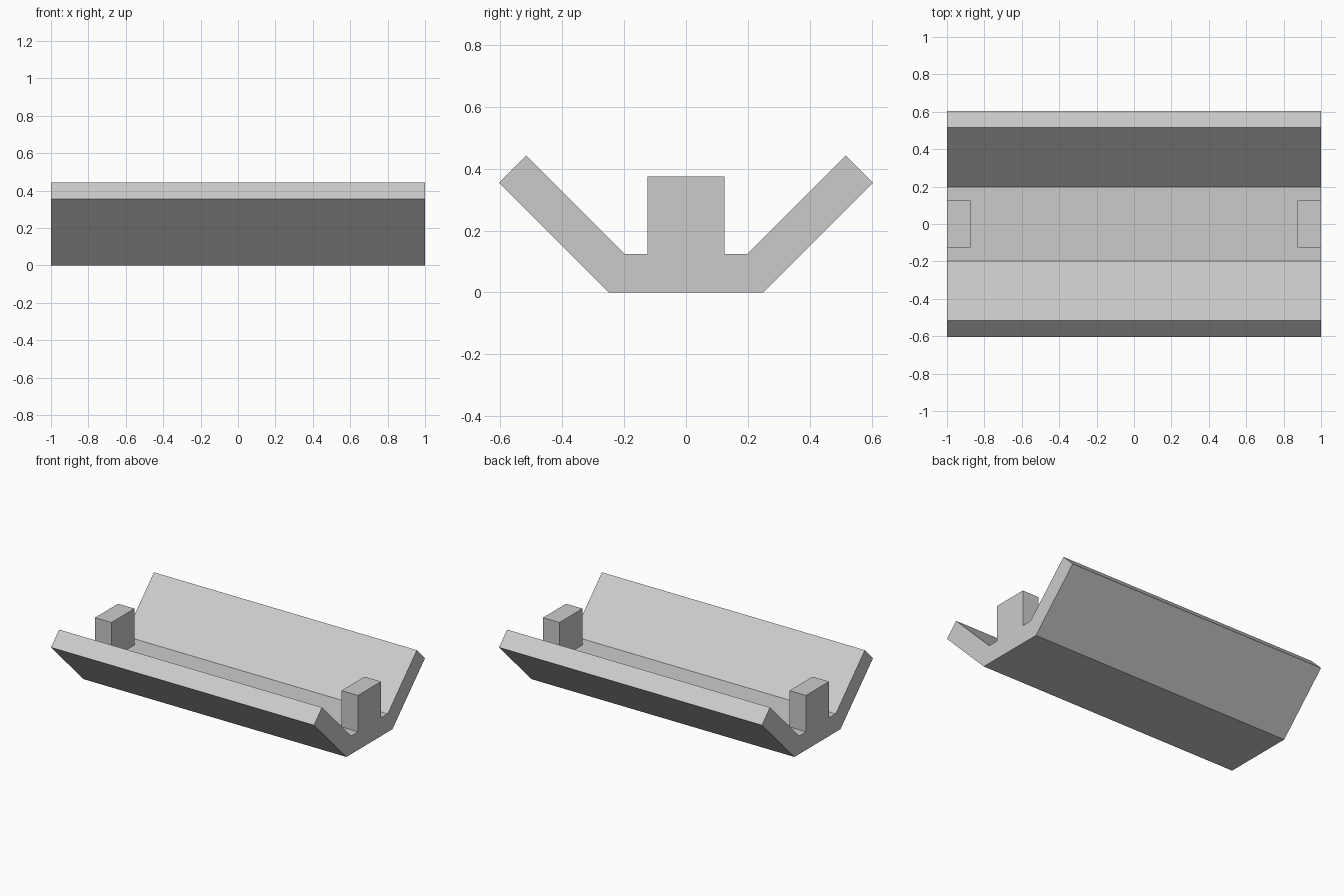
import bpy, bmesh
from math import sqrt

if "Cube" in bpy.data.objects:
    bpy.data.objects.remove(bpy.data.objects["Cube"])

LENGTH, WALL, FLOOR_HALF, FLANGE = 2.0, 0.125, 0.25, 0.5
D = sqrt(0.5)  # 45 degree direction component


def extrude_profile(name, half_profile, x0, x1):
    """Mirror a (y, z) half profile across y = 0 and extrude it along x."""
    outline = half_profile + [(-y, z) for y, z in reversed(half_profile)]
    bm = bmesh.new()
    face = bm.faces.new([bm.verts.new((x0, y, z)) for y, z in outline])
    ext = bmesh.ops.extrude_face_region(bm, geom=[face], use_keep_orig=True)
    moved = [v for v in ext["geom"] if isinstance(v, bmesh.types.BMVert)]
    bmesh.ops.translate(bm, verts=moved, vec=(x1 - x0, 0, 0))
    bmesh.ops.recalc_face_normals(bm, faces=bm.faces)
    mesh = bpy.data.meshes.new(name)
    bm.to_mesh(mesh)
    bm.free()
    obj = bpy.data.objects.new(name, mesh)
    bpy.context.collection.objects.link(obj)
    return obj


# Channel: flat floor with two flanges splayed at 45 degrees
outer = (FLOOR_HALF + FLANGE * D, FLANGE * D)
upper = (outer[0] - WALL * D, outer[1] + WALL * D)
inner = (upper[0] - (upper[1] - WALL), WALL)
extrude_profile("channel", [(FLOOR_HALF, 0), outer, upper, inner],
                -LENGTH / 2, LENGTH / 2)

# End posts: upright blocks flush with each end of the channel
for side, x0 in (("left", -LENGTH / 2), ("right", LENGTH / 2 - WALL)):
    extrude_profile(side + "_end_post", [(0.125, WALL), (0.125, 0.375)],
                    x0, x0 + WALL)
